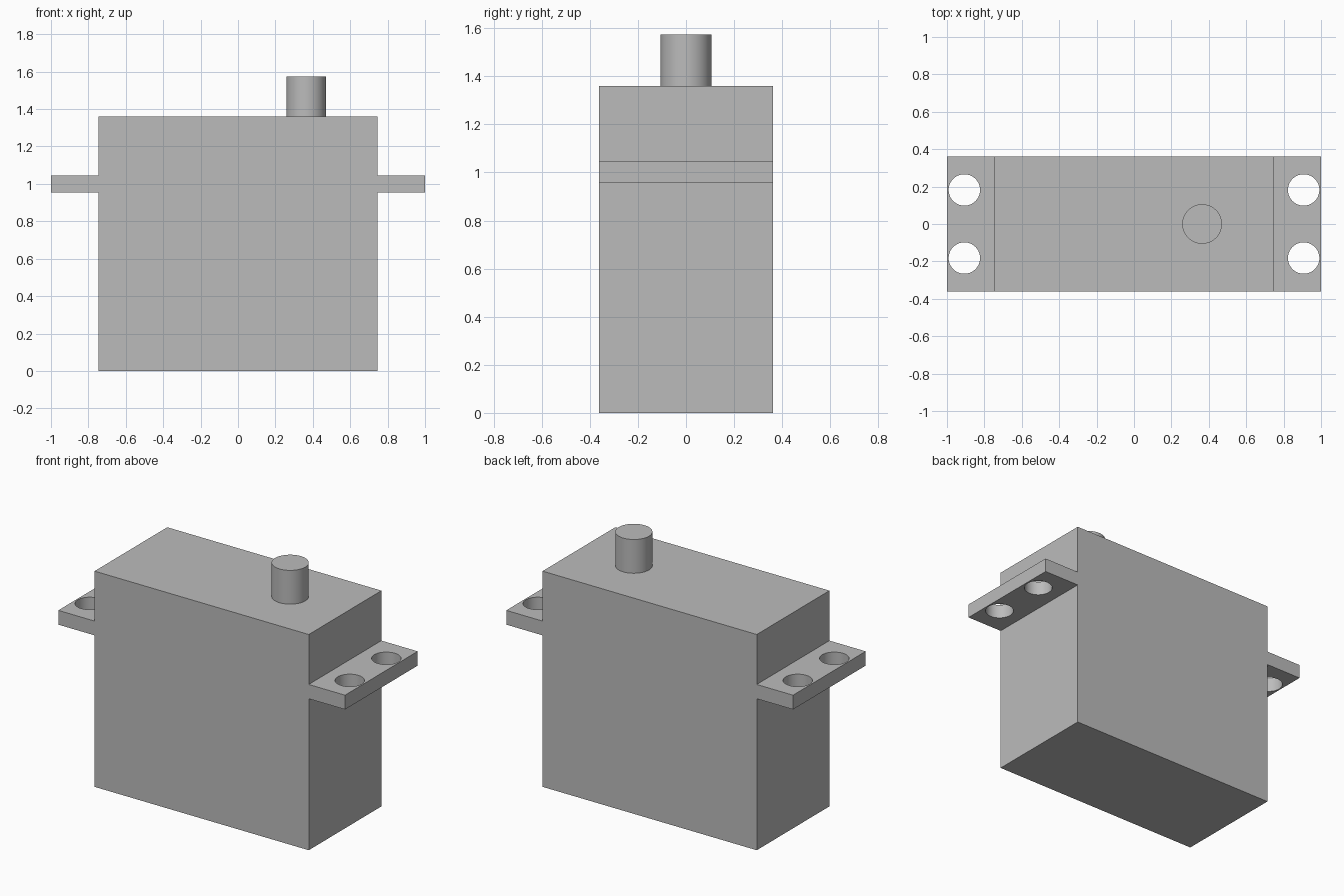
import bpy, bmesh
from mathutils import Matrix, Vector

if "Cube" in bpy.data.objects:
    bpy.data.objects.remove(bpy.data.objects["Cube"], do_unlink=True)

# Single grey plastic
COLOUR = (0.5, 0.5, 0.5, 1)
grey = bpy.data.materials.new("grey_plastic")
grey.use_nodes = True
grey.diffuse_color = COLOUR
grey.node_tree.nodes["Principled BSDF"].inputs["Base Color"].default_value = COLOUR

BODY_X, HALF_Y, BODY_TOP = 0.747, 0.362, 1.36
TAB_X, TAB_LOW, TAB_HIGH = 1.0, 0.955, 1.045


def make_object(name, bm):
    bmesh.ops.recalc_face_normals(bm, faces=bm.faces)
    mesh = bpy.data.meshes.new(name)
    bm.to_mesh(mesh)
    bm.free()
    mesh.materials.append(grey)
    obj = bpy.data.objects.new(name, mesh)
    bpy.context.collection.objects.link(obj)
    return obj


def add_cylinder(bm, x, y, low, high, radius):
    bmesh.ops.create_cone(bm, cap_ends=True, segments=64, radius1=radius,
                          radius2=radius, depth=high - low,
                          matrix=Matrix.Translation((x, y, (low + high) / 2)))


def smooth(obj):
    bpy.ops.object.select_all(action='DESELECT')
    obj.select_set(True)
    bpy.context.view_layer.objects.active = obj
    bpy.ops.object.shade_smooth_by_angle()


# Case and mounting tabs: mirrored side profile extruded front to back
half = [(BODY_X, 0), (BODY_X, TAB_LOW), (TAB_X, TAB_LOW),
        (TAB_X, TAB_HIGH), (BODY_X, TAB_HIGH), (BODY_X, BODY_TOP)]
profile = half + [(-x, z) for x, z in reversed(half)]
bm = bmesh.new()
face = bm.faces.new([bm.verts.new((x, -HALF_Y, z)) for x, z in profile])
extruded = bmesh.ops.extrude_face_region(bm, geom=[face], use_keep_orig=True)
bmesh.ops.translate(bm, vec=Vector((0, 2 * HALF_Y, 0)),
                    verts=[v for v in extruded["geom"] if isinstance(v, bmesh.types.BMVert)])
case = make_object("case_with_tabs", bm)

# Four screw holes through the tabs
bm = bmesh.new()
for x in (-0.907, 0.907):
    for y in (-0.182, 0.182):
        add_cylinder(bm, x, y, TAB_LOW - 0.1, TAB_HIGH + 0.1, 0.084)
cutter = make_object("screw_hole_cutter", bm)
cutter.hide_render = True
holes = case.modifiers.new("screw_holes", 'BOOLEAN')
holes.operation = 'DIFFERENCE'
holes.solver = 'EXACT'
holes.object = cutter
bpy.ops.object.select_all(action='DESELECT')
case.select_set(True)
bpy.context.view_layer.objects.active = case
bpy.ops.object.modifier_apply(modifier=holes.name)
bpy.data.objects.remove(cutter, do_unlink=True)
smooth(case)

# Output shaft on top, offset to the left
bm = bmesh.new()
add_cylinder(bm, 0.364, 0, BODY_TOP - 0.02, 1.573, 0.106)
smooth(make_object("output_shaft", bm))
